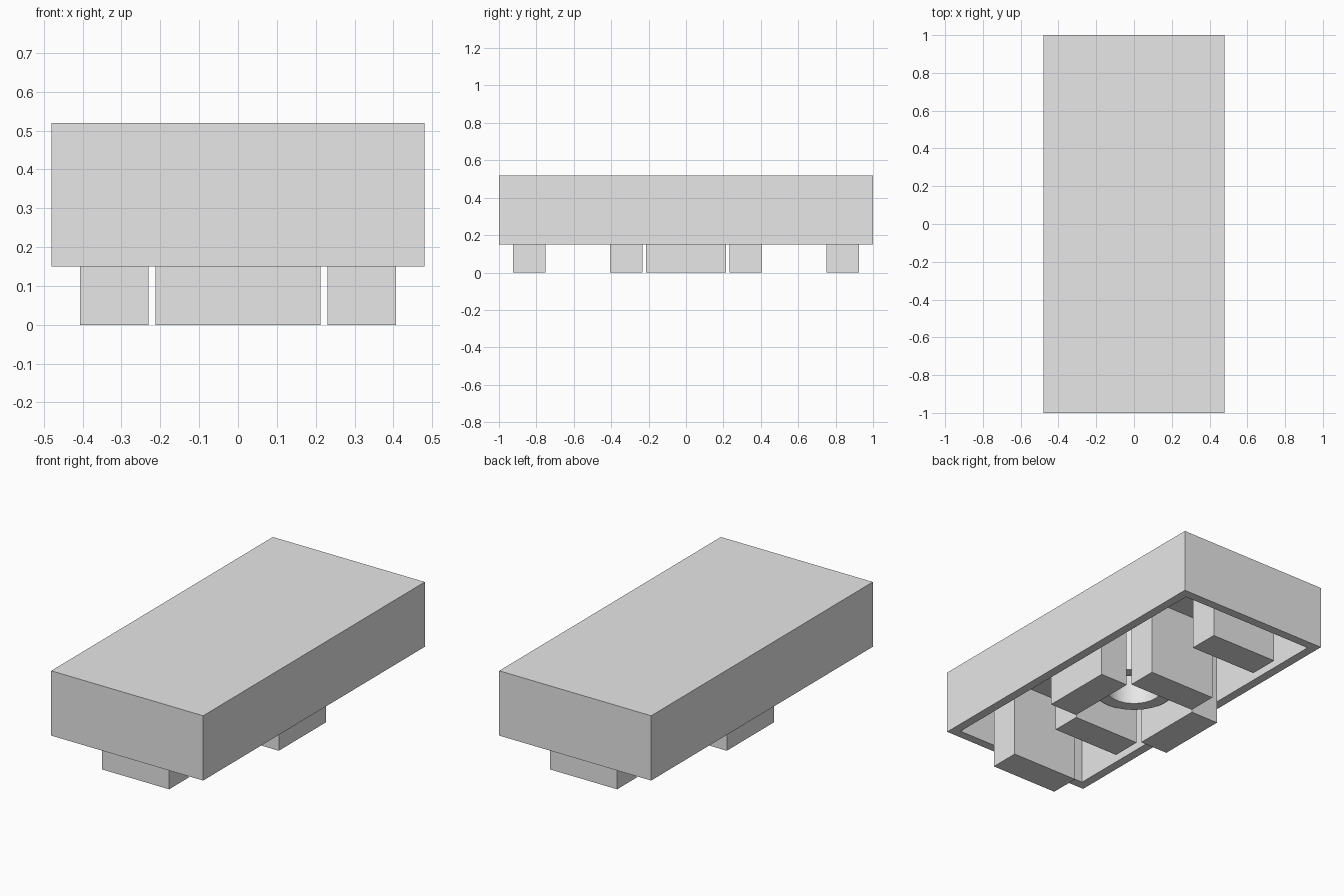
import bpy, bmesh
from mathutils import Matrix, Vector

old = bpy.data.objects.get("Cube")
if old:
    bpy.data.objects.remove(old, do_unlink=True)

grey = bpy.data.materials.new("light grey")
grey.use_nodes = True
grey.diffuse_color = (0.8, 0.8, 0.8, 1)
grey.node_tree.nodes["Principled BSDF"].inputs["Base Color"].default_value = (0.8, 0.8, 0.8, 1)

RIM, TOP, WALL = 0.15, 0.52, 0.073
CEILING = TOP - WALL
HALF_X, HALF_Y = 0.48, 1.0


def add_object(name, bm):
    bmesh.ops.recalc_face_normals(bm, faces=bm.faces)
    mesh = bpy.data.meshes.new(name)
    bm.to_mesh(mesh)
    bm.free()
    mesh.materials.append(grey)
    obj = bpy.data.objects.new(name, mesh)
    bpy.context.collection.objects.link(obj)
    return obj


def box(x0, x1, y0, y1, z0, z1):
    bm = bmesh.new()
    centre = Vector((x0 + x1, y0 + y1, z0 + z1)) / 2
    size = (x1 - x0, y1 - y0, z1 - z0)
    bmesh.ops.create_cube(bm, size=1, matrix=Matrix.Translation(centre) @ Matrix.Diagonal((*size, 1)))
    return bm


# Hollow body, open underneath
bm = box(-HALF_X, HALF_X, -HALF_Y, HALF_Y, RIM, TOP)
floor = min(bm.faces, key=lambda f: f.calc_center_median().z)
bmesh.ops.inset_region(bm, faces=[floor], thickness=WALL)
ext = bmesh.ops.extrude_face_region(bm, geom=[floor])
verts = [e for e in ext["geom"] if isinstance(e, bmesh.types.BMVert)]
bmesh.ops.translate(bm, verts=verts, vec=(0, 0, CEILING - RIM))
if floor.is_valid:
    bmesh.ops.delete(bm, geom=[floor], context='FACES_ONLY')
add_object("body_shell", bm)

# Support posts running from the ceiling to the ground
POST = 0.213
for sign, end in ((-1, "front"), (1, "back")):
    for part, near, far in (("inner", 0.232, 0.405), ("outer", 0.75, 0.925)):
        y0, y1 = sorted((sign * near, sign * far))
        add_object(f"{end}_{part}_post", box(-POST, POST, y0, y1, 0, CEILING))
for sign, side in ((-1, "right"), (1, "left")):
    x0, x1 = sorted((sign * 0.23, sign * 0.407))
    add_object(f"{side}_side_post", box(x0, x1, -POST, POST, 0, CEILING))

# Central tube, spun from a wall section
bm = bmesh.new()
section = [bm.verts.new((r, 0, z)) for r, z in
           ((0.15, CEILING), (0.15, RIM), (0.22, RIM), (0.22, CEILING))]
edges = [bm.edges.new(pair) for pair in zip(section, section[1:])]
bmesh.ops.spin(bm, geom=section + edges, axis=(0, 0, 1), cent=(0, 0, 0),
               angle=6.283185, steps=48, use_duplicate=False)
bmesh.ops.remove_doubles(bm, verts=bm.verts, dist=0.0005)
tube = add_object("centre_tube", bm)
bpy.ops.object.select_all(action='DESELECT')
tube.select_set(True)
bpy.context.view_layer.objects.active = tube
bpy.ops.object.shade_smooth_by_angle()
